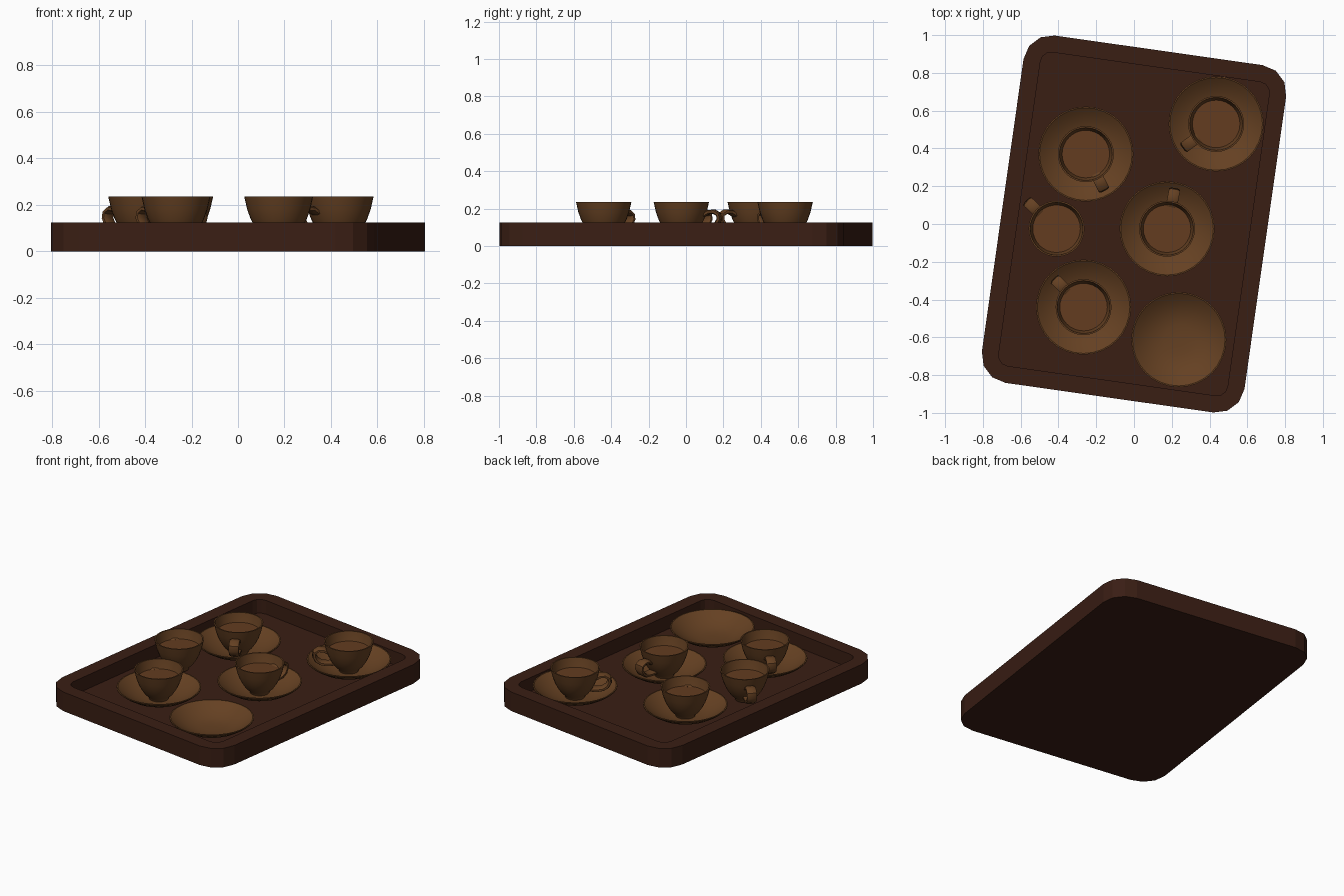
import bpy, bmesh, math
from mathutils import Vector

if "Cube" in bpy.data.objects:
    bpy.data.objects.remove(bpy.data.objects["Cube"])


def material(name, color):
    m = bpy.data.materials.new(name)
    m.diffuse_color = (*color, 1)
    m.use_nodes = True
    m.node_tree.nodes["Principled BSDF"].inputs["Base Color"].default_value = m.diffuse_color
    return m


WOOD = material("dark_wood", (0.042, 0.013, 0.007))
CLAY = material("brown_ceramic", (0.13, 0.052, 0.016))
DRINK = material("drink", (0.125, 0.045, 0.014))


def finish(bm, name, mat, angle=None):
    bmesh.ops.recalc_face_normals(bm, faces=bm.faces)
    mesh = bpy.data.meshes.new(name)
    bm.to_mesh(mesh)
    bm.free()
    mesh.materials.append(mat)
    ob = bpy.data.objects.new(name, mesh)
    bpy.context.collection.objects.link(ob)
    if angle:
        bpy.ops.object.select_all(action='DESELECT')
        ob.select_set(True)
        bpy.context.view_layer.objects.active = ob
        bpy.ops.object.shade_smooth_by_angle(angle=math.radians(angle))
    return ob


def bridge(bm, loops, closed=False):
    n = len(loops[0])
    pairs = list(zip(loops, loops[1:])) + ([(loops[-1], loops[0])] if closed else [])
    for a, b in pairs:
        for i in range(n):
            j = (i + 1) % n
            bm.faces.new((a[i], a[j], b[j], b[i]))


def lathe(name, profile, center, mat, n=32):
    """Turned part: rings of (radius, z), capped at both ends."""
    bm = bmesh.new()
    loops = [[bm.verts.new((center[0] + r * math.cos(2 * math.pi * i / n),
                            center[1] + r * math.sin(2 * math.pi * i / n), z))
              for i in range(n)] for r, z in profile]
    bridge(bm, loops)
    bm.faces.new(loops[0])
    bm.faces.new(loops[-1])
    return finish(bm, name, mat, 35)


def rounded_rect(bm, inset, z):
    hx, hy, r = 0.556, 0.7825, 0.146 - inset
    rot = math.radians(-8.1)
    verts = []
    for k, (sx, sy) in enumerate([(1, 1), (-1, 1), (-1, -1), (1, -1)]):
        for s in range(4):
            a = math.radians(90 * k + 30 * s)
            x, y = sx * hx + r * math.cos(a), sy * hy + r * math.sin(a)
            verts.append(bm.verts.new((x * math.cos(rot) - y * math.sin(rot),
                                       x * math.sin(rot) + y * math.cos(rot), z)))
    return verts


# tray with raised rim and sunken floor
bm = bmesh.new()
loops = [rounded_rect(bm, i, z) for i, z in
         [(0, 0), (0, 0.125), (0.09, 0.125), (0.09, 0.035)]]
bridge(bm, loops)
bm.faces.new(loops[0])
bm.faces.new(loops[-1])
finish(bm, "tray", WOOD)

# saucers: shallow curved dishes
SAUCER = [(0.10, 0.036), (0.14, 0.048), (0.19, 0.070), (0.23, 0.095), (0.252, 0.113),
          (0.252, 0.118), (0.245, 0.118), (0.22, 0.099), (0.18, 0.075),
          (0.13, 0.054), (0.08, 0.045), (0.03, 0.043)]
for i, c in enumerate([(-0.255, 0.37), (0.435, 0.53), (0.175, -0.025),
                       (-0.267, -0.44), (0.237, -0.612)]):
    lathe(f"saucer_{i + 1}", SAUCER, c, CLAY)

# cups: outer bowl, rim, inner wall
CUP = [(0.058, 0.043), (0.062, 0.056), (0.085, 0.078), (0.105, 0.108), (0.122, 0.142),
       (0.136, 0.182), (0.148, 0.235), (0.140, 0.235), (0.128, 0.182),
       (0.112, 0.138), (0.085, 0.094), (0.05, 0.066)]
LOOP = [(0.122, 0.166), (0.148, 0.181), (0.180, 0.183), (0.203, 0.168), (0.207, 0.143),
        (0.192, 0.115), (0.165, 0.097), (0.130, 0.092), (0.088, 0.094)]


def handle(name, center, angle):
    """Flat strap swept along the side loop."""
    bm = bmesh.new()
    d = Vector((math.cos(angle), math.sin(angle), 0))
    side = Vector((-d.y, d.x, 0))
    base = Vector((*center, 0))
    loops = []
    for i, (r, z) in enumerate(LOOP):
        p, q = LOOP[max(i - 1, 0)], LOOP[min(i + 1, len(LOOP) - 1)]
        t = Vector((q[0] - p[0], q[1] - p[1])).normalized()
        nrm = d * -t.y + Vector((0, 0, t.x))
        mid = base + d * r + Vector((0, 0, z))
        loops.append([bm.verts.new(mid + side * (a * 0.03) + nrm * (b * 0.012))
                      for a, b in [(-1, -0.5), (-0.6, -1), (0.6, -1), (1, -0.5),
                                   (1, 0.5), (0.6, 1), (-0.6, 1), (-1, 0.5)]])
    bridge(bm, loops)
    bm.faces.new(loops[0])
    bm.faces.new(loops[-1])
    finish(bm, name, CLAY, 35)


for i, (x, y, a) in enumerate([(-0.255, 0.37, -63), (0.435, 0.53, 216), (0.175, -0.025, 79),
                               (-0.267, -0.44, 136), (-0.41, -0.025, 137)]):
    lathe(f"cup_{i + 1}", CUP, (x, y), CLAY)
    lathe(f"drink_{i + 1}", [(0.126, 0.172), (0.127, 0.176)], (x, y), DRINK)
    handle(f"cup_handle_{i + 1}", (x, y), math.radians(a))
